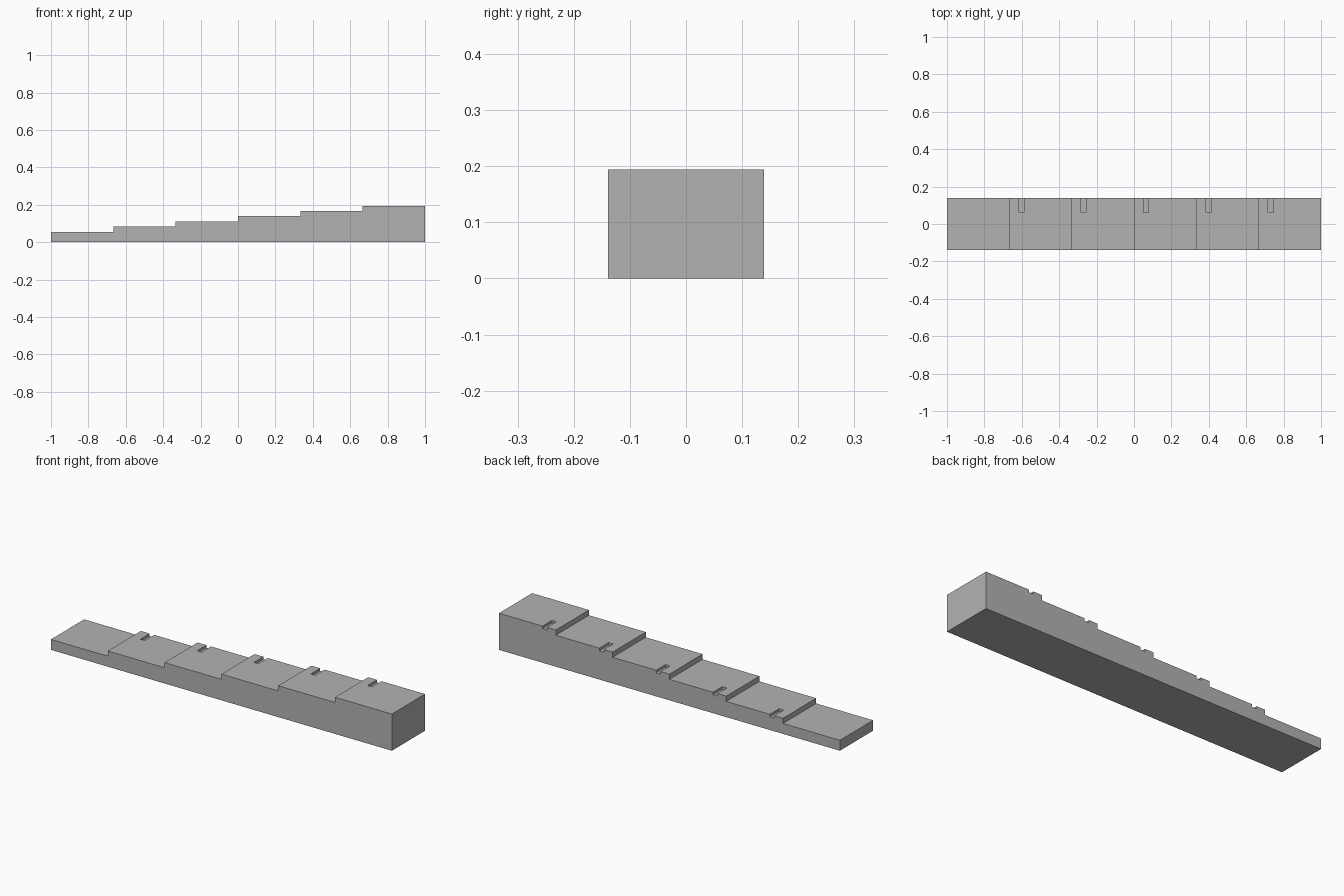
import bpy
import bmesh

U = 2 / 72              # base unit: the block is 72 x 10 x 7 units
STEPS = 6
STEP_LEN = 12 * U
HALF_DEPTH = 5 * U
SLOT_OFFSET, SLOT_WIDTH = 0.051, 0.027
SLOT_FRONT, SLOT_DEEP = 0.061, 0.5 * U

cube = bpy.data.objects.get("Cube")
if cube:
    bpy.data.objects.remove(cube, do_unlink=True)

grey = bpy.data.materials.new("plain_grey")
grey.use_nodes = True
colour = (0.45, 0.45, 0.45, 1)
grey.diffuse_color = colour
grey.node_tree.nodes["Principled BSDF"].inputs["Base Color"].default_value = colour


def step_start(i):
    return -1 + i * STEP_LEN


def step_top(i):
    return (2 + i) * U


def prism(bm, profile, y0, y1):
    """Extrude an x-z outline from y0 to y1."""
    face = bm.faces.new([bm.verts.new((x, y0, z)) for x, z in profile])
    new = bmesh.ops.extrude_face_region(bm, geom=[face])["geom"]
    verts = [v for v in new if isinstance(v, bmesh.types.BMVert)]
    bmesh.ops.translate(bm, vec=(0, y1 - y0, 0), verts=verts)


def finish(bm, name):
    bmesh.ops.recalc_face_normals(bm, faces=bm.faces)
    mesh = bpy.data.meshes.new(name)
    bm.to_mesh(mesh)
    bm.free()
    mesh.materials.append(grey)
    obj = bpy.data.objects.new(name, mesh)
    bpy.context.collection.objects.link(obj)
    return obj


# Stepped block: one staircase outline, extruded along its depth
outline = [(1, 0), (-1, 0)]
for i in range(STEPS):
    outline += [(step_start(i), step_top(i)), (step_start(i + 1), step_top(i))]
bm = bmesh.new()
prism(bm, outline, -HALF_DEPTH, HALF_DEPTH)
block = finish(bm, "stepped_block")

# Slot cutters: one short groove at the back edge of every step but the lowest
bm = bmesh.new()
for i in range(1, STEPS):
    x0 = step_start(i) + SLOT_OFFSET
    x1 = x0 + SLOT_WIDTH
    z0, z1 = step_top(i) - SLOT_DEEP, step_top(i) + U
    prism(bm, [(x0, z0), (x1, z0), (x1, z1), (x0, z1)], SLOT_FRONT, HALF_DEPTH + U)
cutter = finish(bm, "slot_cutter")
cutter.hide_render = True
cutter.hide_viewport = True
cutter.display_type = 'WIRE'

cut = block.modifiers.new("slots", 'BOOLEAN')
cut.operation = 'DIFFERENCE'
cut.solver = 'EXACT'
cut.object = cutter
